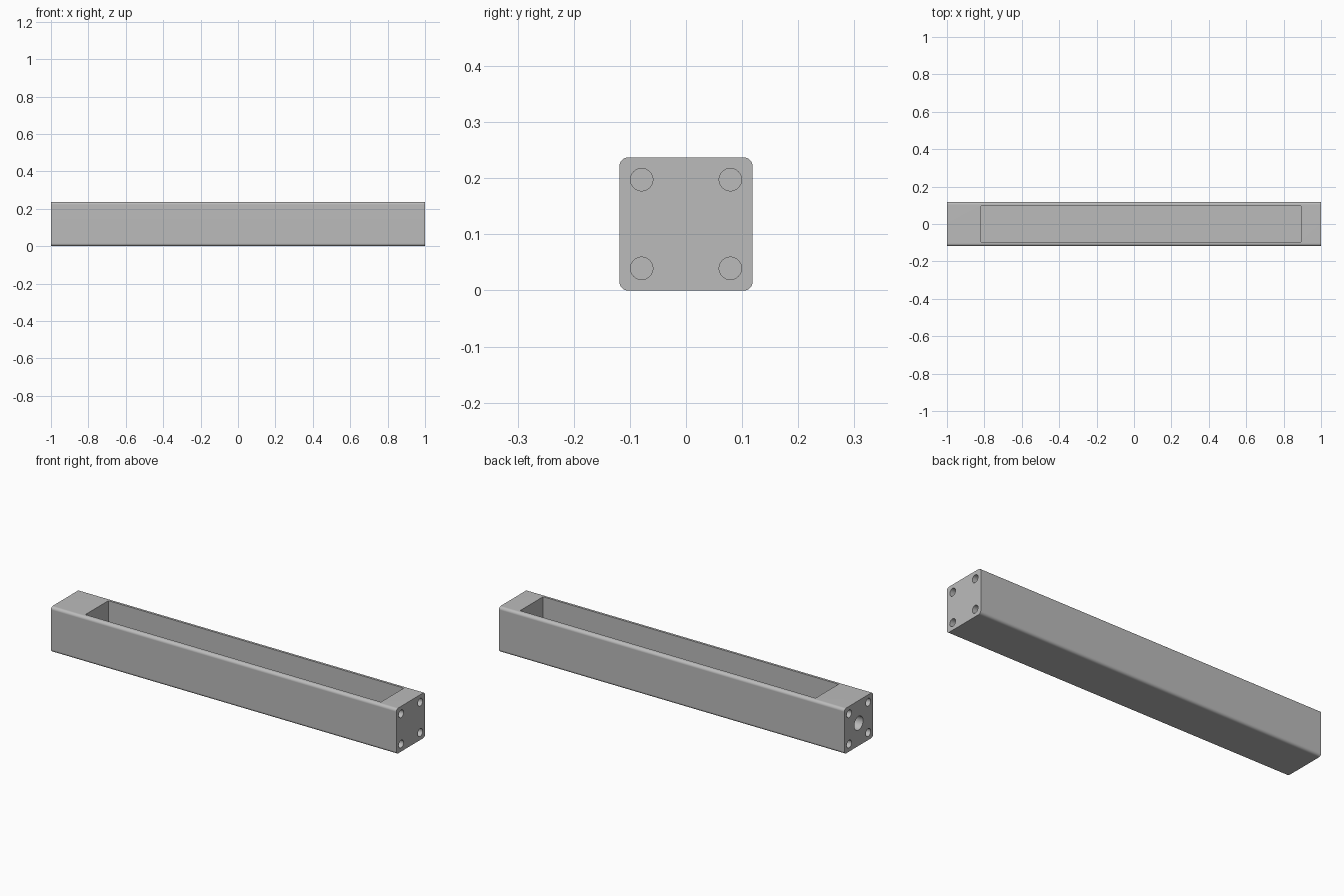
import bpy
import math

old = bpy.data.objects.get("Cube")
if old:
    bpy.data.objects.remove(old, do_unlink=True)

LENGTH, SIDE, FILLET = 2.0, 0.237, 0.015
MID = SIDE / 2
HOLE_OFFSET = 0.079   # bolt holes from the beam axis
HOLE_DEPTH = 0.08

# One flat grey for the whole beam
grey = bpy.data.materials.new("plain grey")
grey.use_nodes = True
colour = (0.5, 0.5, 0.5, 1)
grey.diffuse_color = colour
grey.node_tree.nodes["Principled BSDF"].inputs["Base Color"].default_value = colour


def box(name, low, high):
    """Box between two opposite corners."""
    centre = [(a + b) / 2 for a, b in zip(low, high)]
    bpy.ops.mesh.primitive_cube_add(size=1, location=centre)
    ob = bpy.context.object
    ob.name = name
    ob.scale = [b - a for a, b in zip(low, high)]
    bpy.ops.object.transform_apply(location=True, rotation=True, scale=True)
    ob.data.materials.append(grey)
    return ob


def rod(name, radius, x0, x1, y, z):
    """Cylinder along x."""
    bpy.ops.mesh.primitive_cylinder_add(
        vertices=32, radius=radius, depth=x1 - x0,
        location=((x0 + x1) / 2, y, z), rotation=(0, math.pi / 2, 0))
    ob = bpy.context.object
    ob.name = name
    bpy.ops.object.transform_apply(location=True, rotation=True, scale=True)
    ob.data.materials.append(grey)
    return ob


def apply(ob, mod):
    bpy.context.view_layer.objects.active = ob
    bpy.ops.object.modifier_apply(modifier=mod.name)


def cut(ob, cutter):
    mod = ob.modifiers.new("cut", "BOOLEAN")
    mod.operation = "DIFFERENCE"
    mod.solver = "EXACT"
    mod.object = cutter
    apply(ob, mod)
    bpy.data.objects.remove(cutter, do_unlink=True)


# Square beam with its four long edges rounded
beam = box("beam_housing", (-LENGTH / 2, -MID, 0), (LENGTH / 2, MID, SIDE))
weights = beam.data.attributes.new("bevel_weight_edge", "FLOAT", "EDGE")
for edge in beam.data.edges:
    a, b = (beam.data.vertices[i].co for i in edge.vertices)
    weights.data[edge.index].value = 1.0 if abs(a.x - b.x) > 1 else 0.0
bevel = beam.modifiers.new("rounded edges", "BEVEL")
bevel.limit_method = "WEIGHT"
bevel.width = FILLET
bevel.segments = 6
apply(beam, bevel)

# Long pocket, open at the top
cut(beam, box("pocket_cutter", (-0.817, -0.095, 0.025), (0.894, 0.095, SIDE + 0.1)))

# Four blind bolt holes in each end
for end in (-1, 1):
    for sy in (-1, 1):
        for sz in (-1, 1):
            xs = sorted((end * (LENGTH / 2 - HOLE_DEPTH), end * (LENGTH / 2 + 0.05)))
            cut(beam, rod("bolt_hole_cutter", 0.02, xs[0], xs[1],
                          sy * HOLE_OFFSET, MID + sz * HOLE_OFFSET))

# Central bore through the thick end into the pocket
cut(beam, rod("bore_cutter", 0.036, -1.05, -0.75, 0, MID))

# Smooth fillets and holes, crisp edges elsewhere
bpy.ops.object.select_all(action="DESELECT")
beam.select_set(True)
bpy.context.view_layer.objects.active = beam
bpy.ops.object.shade_smooth_by_angle(angle=math.radians(30))
normals = beam.modifiers.new("flat sides", "WEIGHTED_NORMAL")
normals.keep_sharp = True
